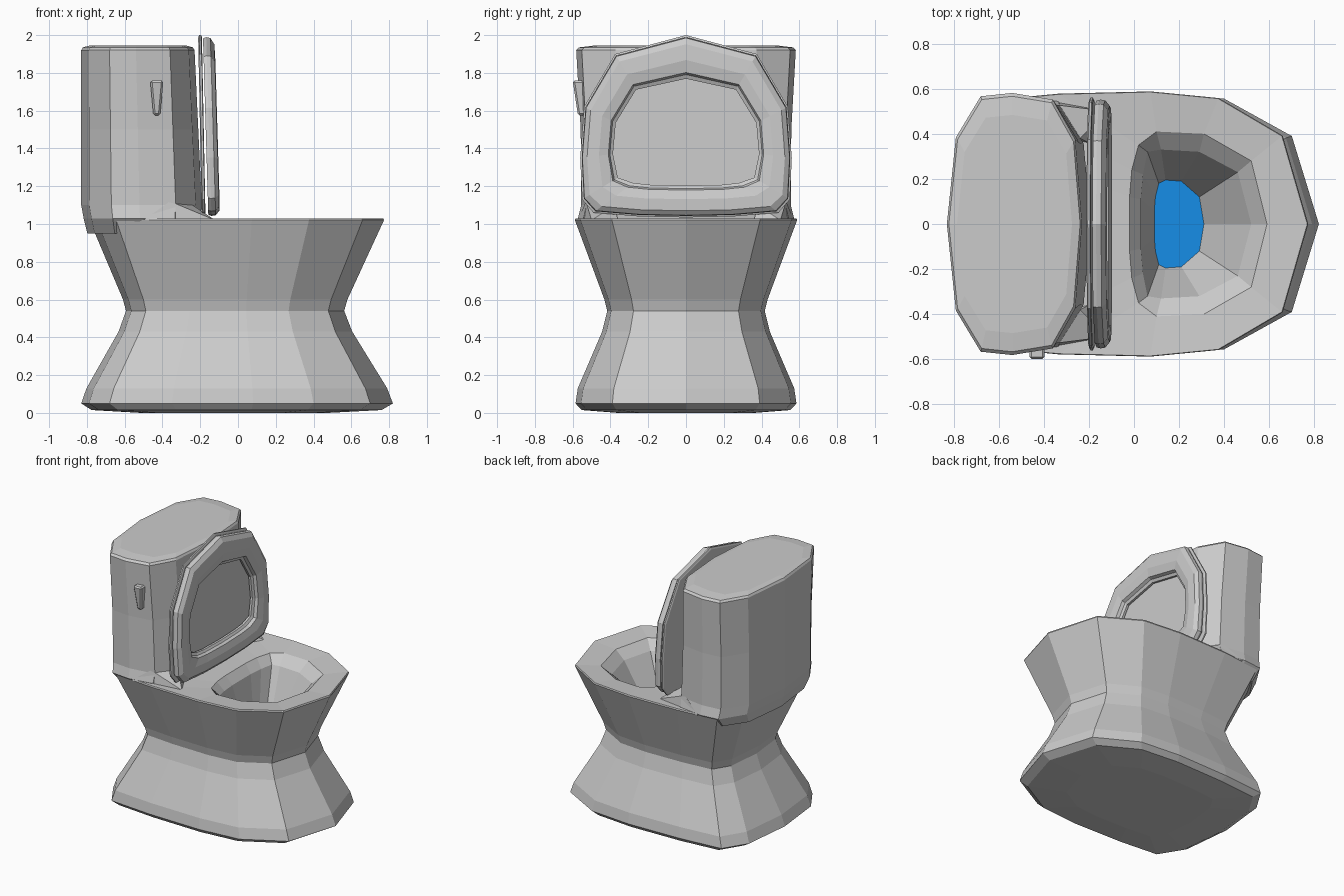
import bpy
import bmesh

cube = bpy.data.objects.get("Cube")
if cube:
    bpy.data.objects.remove(cube, do_unlink=True)


def make_material(name, color):
    mat = bpy.data.materials.new(name)
    mat.use_nodes = True
    mat.diffuse_color = color
    mat.node_tree.nodes["Principled BSDF"].inputs["Base Color"].default_value = color
    return mat


grey = make_material("grey ceramic", (0.6, 0.6, 0.6, 1))
blue = make_material("blue water", (0.008, 0.27, 0.81, 1))


def finish(name, bm, mats):
    bmesh.ops.recalc_face_normals(bm, faces=bm.faces)
    mesh = bpy.data.meshes.new(name)
    bm.to_mesh(mesh)
    bm.free()
    for mat in mats:
        mesh.materials.append(mat)
    obj = bpy.data.objects.new(name, mesh)
    bpy.context.scene.collection.objects.link(obj)
    return obj


def loft(name, rings, closed=False, end_material=None):
    """Skin equal-length rings; cap the ends, or join last to first."""
    bm = bmesh.new()
    loops = [[bm.verts.new(p) for p in ring] for ring in rings]
    pairs = list(zip(loops, loops[1:]))
    if closed:
        pairs.append((loops[-1], loops[0]))
    for a, b in pairs:
        n = len(a)
        for i in range(n):
            j = (i + 1) % n
            bm.faces.new((a[i], a[j], b[j], b[i]))
    if not closed:
        bm.faces.new(loops[0])
        cap = bm.faces.new(loops[-1])
        if end_material:
            cap.material_index = 1
    return finish(name, bm, [grey] + ([end_material] if end_material else []))


def flat_ring(half, z, x0=0.0, sx=1.0, sy=1.0):
    """Mirror a half plan outline across y = 0 at height z, scaled about x0."""
    full = half + [(x, -y) for x, y in half[-2:0:-1]]
    return [(x0 + (x - x0) * sx, y * sy, z) for x, y in full]


def upright_ring(half, depth, lean):
    """Mirror a half (y, z) outline and lean it back with height."""
    full = half + [(-y, z) for y, z in half[-2:0:-1]]
    return [(depth + lean * (z - 1.04), y, z) for y, z in full]


# Pedestal and bowl in one skin: foot, waist, rim, basin, water
body = [(0.82, 0), (0.70, 0.40), (0.40, 0.57), (0.08, 0.6),
        (-0.35, 0.59), (-0.68, 0.56), (-0.79, 0.38), (-0.83, 0)]
lip = [(0.59, 0), (0.52, 0.28), (0.31, 0.40), (0.10, 0.41),
       (0.02, 0.35), (-0.01, 0.24), (-0.02, 0.12), (-0.02, 0)]
basin = [(0.52, 0), (0.46, 0.23), (0.29, 0.32), (0.12, 0.33),
         (0.06, 0.32), (0.04, 0.22), (0.03, 0.11), (0.03, 0)]
pool = [(0.31, 0), (0.29, 0.12), (0.21, 0.19), (0.14, 0.195),
        (0.11, 0.18), (0.095, 0.12), (0.09, 0.06), (0.09, 0)]
levels = [(0.0, 0.6, 0.6), (0.015, 0.93, 0.92), (0.05, 1, 0.975),
          (0.13, 0.965, 0.955), (0.43, 0.75, 0.74), (0.54, 0.70, 0.695),
          (0.6, 0.72, 0.72), (1.02, 0.945, 0.98), (1.03, 0.94, 0.975)]
rings = [flat_ring(body, z, -0.04, sx, sy) for z, sx, sy in levels]
rings += [flat_ring(lip, 1.015), flat_ring(basin, 0.95), flat_ring(pool, 0.62)]
loft("pedestal_bowl", rings, end_material=blue)

# Tank with softened top and a flared foot
tank = [(-0.23, 0), (-0.26, 0.38), (-0.36, 0.56), (-0.54, 0.59),
        (-0.68, 0.575), (-0.79, 0.39), (-0.83, 0)]
levels = [(0.95, 0.9, 0.85), (1.03, 0.96, 0.97), (1.1, 1.0, 0.94),
          (1.5, 1.0, 0.945), (1.92, 1.0, 0.985), (1.935, 0.97, 0.96),
          (1.945, 0.85, 0.82)]
rings = []
for z, sx, sy in levels:
    ring = flat_ring(tank, z, -0.53, sx, sy)
    stretch = 0.04 * max(0, 1.92 - z) / 0.85
    rings.append([(x + stretch * (x + 0.83) / 0.6, y, z) for x, y, z in ring])
loft("tank", rings)

# Sloped fillets between the tank corners and the rim
for side, label in ((1, "left"), (-1, "right")):
    bm = bmesh.new()
    points = [(-0.36, 0.53, 1.12), (-0.24, 0.38, 1.1), (-0.5, 0.57, 1.02),
              (-0.12, 0.5, 1.02), (-0.2, 0.36, 1.02), (-0.4, 0.4, 1.02)]
    for x, y, z in points:
        bm.verts.new((x, y * side, z))
    bmesh.ops.convex_hull(bm, input=bm.verts)
    finish(label + "_tank_fillet", bm, [grey])

# Raised lid: a thin slab
outer = [(0, 2.0), (0.375, 1.9), (0.54, 1.62), (0.56, 1.35),
         (0.55, 1.13), (0.49, 1.06), (0.25, 1.04), (0, 1.035)]
hole = [(0, 1.78), (0.27, 1.72), (0.38, 1.54), (0.395, 1.37),
        (0.37, 1.24), (0.29, 1.21), (0.2, 1.2), (0, 1.195)]


def blend(t):
    return [(a + (c - a) * t, b + (d - b) * t)
            for (a, b), (c, d) in zip(outer, hole)]


loft("lid", [upright_ring(blend(t), d, -0.02)
             for t, d in ((0.06, -0.192), (0, -0.186), (0, -0.176), (0.05, -0.172))])

# Raised seat: a rounded ring around the opening
section = [(0.08, -0.157), (0.05, -0.14), (0.07, -0.118), (0.22, -0.098),
           (0.6, -0.095), (0.9, -0.108), (0.95, -0.13), (1.05, -0.14),
           (1.05, -0.157)]
loft("seat", [upright_ring(blend(t), d, -0.03) for t, d in section], closed=True)

# Flush handle: a tapered bar on the right side of the tank
bm = bmesh.new()
bmesh.ops.create_cube(bm, size=1)
for v in bm.verts:
    top, back = v.co.z > 0, v.co.y > 0
    half_width = 0.035 if top else 0.018
    v.co.x = -0.43 + (half_width if v.co.x > 0 else -half_width)
    v.co.y = -0.53 if back else (-0.6 if top else -0.572)
    v.co.z = 1.76 if top else 1.575
handle = finish("flush_handle", bm, [grey])
bevel = handle.modifiers.new("soft edges", 'BEVEL')
bevel.width = 0.01
bevel.segments = 1
